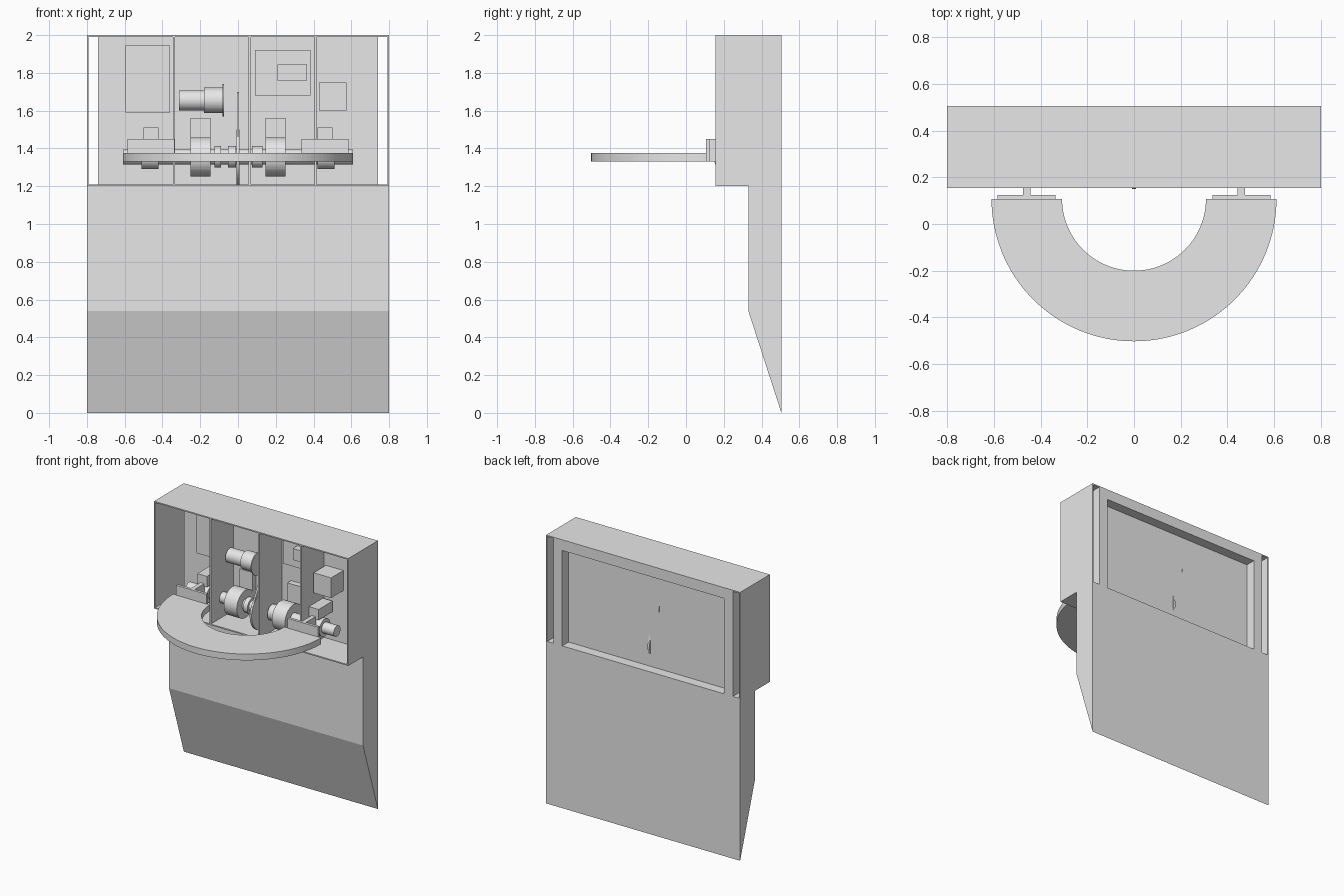
import bpy, bmesh
from math import cos, sin, pi, acos, atan2, hypot

cube = bpy.data.objects.get("Cube")
if cube:
    bpy.data.objects.remove(cube, do_unlink=True)

grey = bpy.data.materials.new("light grey")
grey.use_nodes = True
COLOUR = (0.8, 0.8, 0.8, 1)
grey.diffuse_color = COLOUR
grey.node_tree.nodes["Principled BSDF"].inputs["Base Color"].default_value = COLOUR


def prism(name, outline, axis, lo, hi):
    """Extrude a closed outline along x or z. Outline is (y, z) for x, (x, y) for z."""
    bm = bmesh.new()
    place = (lambda p, d: (d, *p)) if axis == "x" else (lambda p, d: (*p, d))
    face = bm.faces.new([bm.verts.new(place(p, lo)) for p in outline])
    out = bmesh.ops.extrude_face_region(bm, geom=[face])
    shift = (hi - lo, 0, 0) if axis == "x" else (0, 0, hi - lo)
    bmesh.ops.translate(bm, vec=shift, verts=[g for g in out["geom"] if isinstance(g, bmesh.types.BMVert)])
    bmesh.ops.recalc_face_normals(bm, faces=bm.faces)
    mesh = bpy.data.meshes.new(name)
    bm.to_mesh(mesh)
    bm.free()
    mesh.materials.append(grey)
    ob = bpy.data.objects.new(name, mesh)
    bpy.context.collection.objects.link(ob)
    return ob


def box(name, x, y, z):
    return prism(name, [(x[0], y[0]), (x[1], y[0]), (x[1], y[1]), (x[0], y[1])], "z", *z)


def arc(cy, cz, r, a, b, n):
    return [(cy + r * cos(a + (b - a) * i / n), cz + r * sin(a + (b - a) * i / n)) for i in range(n + 1)]


def cylinder(name, x, centre, r):
    return prism(name, arc(*centre, r, 0, 2 * pi, 48)[:-1], "x", *x)


FRONT, BACK, W, T = 0.155, 0.505, 0.8, 0.009
PANEL = 0.42
SHAFT = (0.295, 1.355)
MOTOR = (0.35, 1.655)

# Wedge-bottomed lower body
prism("lower_body", [(BACK, 0), (0.33, 0.54), (0.33, 1.2), (BACK, 1.2)], "x", -W, W)

# Open-fronted upper housing
box("housing_top", (-W, W), (FRONT, BACK), (2 - T, 2))
box("housing_floor", (-W, W), (FRONT, BACK), (1.2, 1.2 + T))
for side, s in (("left", 1), ("right", -1)):
    box(side + "_housing_wall", sorted((s * W, s * (W - T))), (FRONT, BACK), (1.2 + T, 2 - T))
    box(side + "_back_frame", sorted((s * 0.667, s * 0.74)), (PANEL, BACK), (1.2 + T, 2 - T))
box("back_panel", (-0.667, 0.667), (PANEL, 0.43), (1.2 + T, 2 - T))
box("top_back_frame", (-0.667, 0.667), (0.43, BACK), (1.92, 2 - T))

# Compartment dividers
for i, x in enumerate((-0.339, 0.062, 0.41)):
    box(f"divider_{i + 1}", (x - 0.006, x + 0.006), (FRONT, PANEL), (1.2 + T, 2 - T))

# Half-ring tray
ring = arc(0, 0.108, 0.61, pi, 2 * pi, 64) + arc(0, 0.108, 0.308, 2 * pi, pi, 64)
prism("half_ring_tray", ring, "z", 1.33, 1.377)

# Tray brackets, shaft collars, rollers and boxes, mirrored
for side, s in (("left", 1), ("right", -1)):
    def span(a, b):
        return sorted((s * a, s * b))
    box(side + "_tray_plate", span(0.335, 0.585), (0.105, 0.125), (1.33, 1.45))
    box(side + "_tray_neck", span(0.443, 0.475), (0.125, 0.24), (1.33, 1.45))
    cylinder(side + "_shaft_collar", span(0.42, 0.51), SHAFT, 0.065)
    box(side + "_control_box", span(0.42, 0.5), (0.235, 0.4), (1.43, 1.51))
    cylinder(side + "_roller", span(0.145, 0.252), SHAFT, 0.103)
    box(side + "_roller_box", span(0.145, 0.252), (0.375, PANEL), (1.3, 1.56))

# Drive shaft with small collars
cylinder("drive_shaft", (-0.61, 0.61), SHAFT, 0.04)
for i, x in enumerate(((-0.125, -0.09), (-0.053, -0.01), (0.075, 0.13))):
    cylinder(f"small_collar_{i + 1}", x, SHAFT, 0.057)

# Drive disc and the belt running up to the motor pulley
cylinder("drive_disc", (-0.008, 0.008), SHAFT, 0.146)
dy, dz = MOTOR[0] - SHAFT[0], MOTOR[1] - SHAFT[1]
lean, open_angle = atan2(dz, dy), acos((0.146 - 0.045) / hypot(dy, dz))
belt = arc(*MOTOR, 0.045, lean - open_angle, lean + open_angle, 24)
belt += arc(*SHAFT, 0.146, lean + open_angle, lean - open_angle + 2 * pi, 40)
prism("belt", belt, "x", -0.006, 0.006)

# Motor
cylinder("motor_body", (-0.312, -0.18), MOTOR, 0.053)
cylinder("motor_gearbox", (-0.18, -0.08), MOTOR, 0.067)
cylinder("motor_flange", (-0.082, -0.075), MOTOR, 0.085)

# Electronics on the back panel
box("power_unit", (-0.595, -0.36), (0.36, PANEL), (1.59, 1.945))
box("circuit_board", (0.09, 0.385), (0.4, PANEL), (1.68, 1.92))
box("circuit_module", (0.21, 0.365), (0.345, 0.4), (1.76, 1.845))
box("relay_box", (0.43, 0.575), (0.275, PANEL), (1.6, 1.75))
